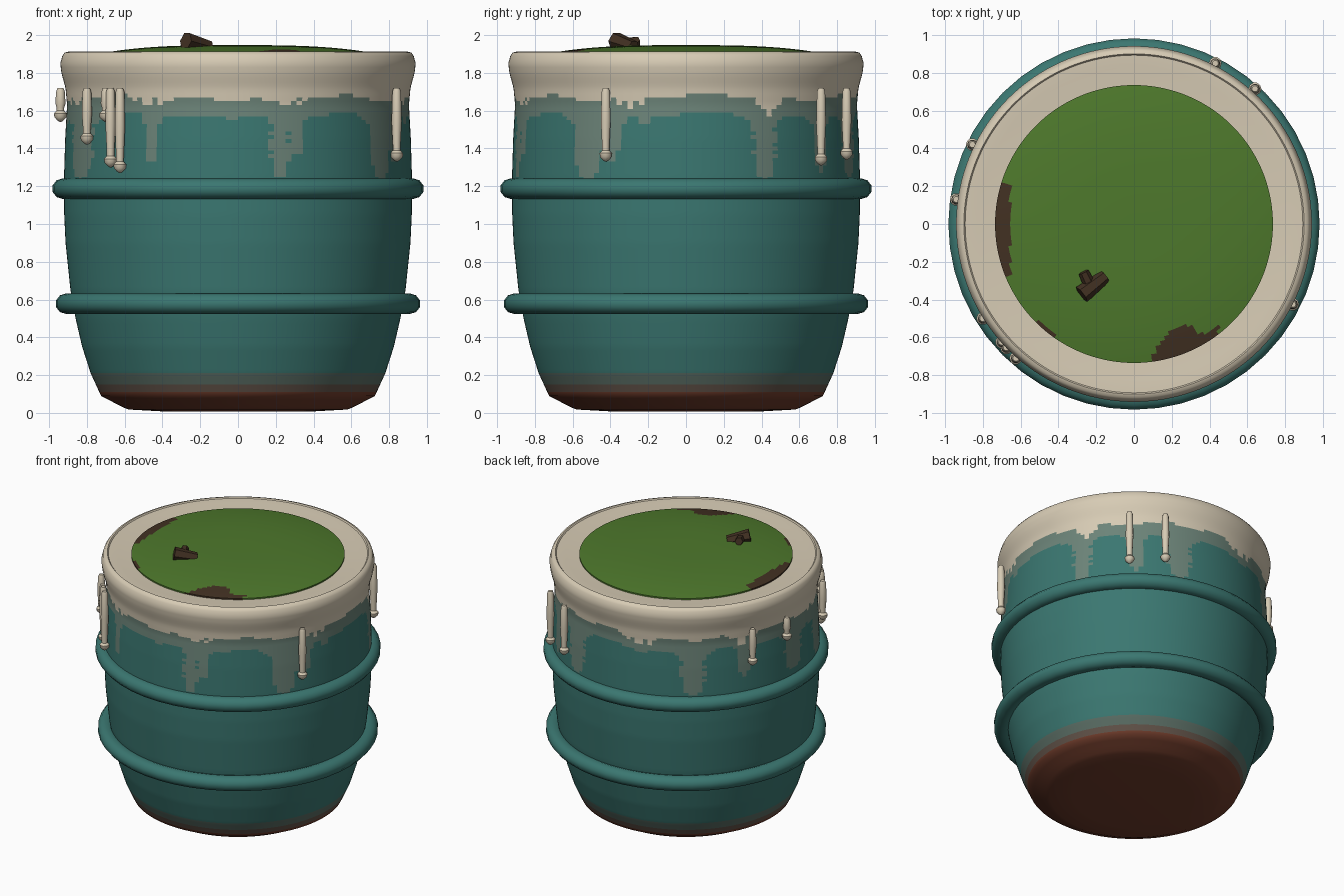
import bpy, bmesh, math
from mathutils import Vector, Matrix

cube = bpy.data.objects.get("Cube")
if cube:
    bpy.data.objects.remove(cube)


def material(name, colour):
    m = bpy.data.materials.new(name)
    m.use_nodes = True
    m.diffuse_color = (*colour, 1)
    shader = m.node_tree.nodes["Principled BSDF"]
    shader.inputs["Base Color"].default_value = (*colour, 1)
    shader.inputs["Roughness"].default_value = 0.8
    return m


TEAL = material("teal paint", (0.043, 0.185, 0.165))
CREAM = material("cream", (0.68, 0.6, 0.46))
FADED = material("faded grey green", (0.15, 0.23, 0.19))
GREY = material("dull grey teal", (0.1, 0.15, 0.125))
BROWN_GREY = material("brown grey", (0.12, 0.085, 0.065))
RUST = material("rust", (0.16, 0.045, 0.024))
GREEN = material("moss green", (0.076, 0.19, 0.025))
BARK = material("dark brown", (0.054, 0.03, 0.016))


def finish(name, bm, mats, rule=None, angle=40):
    bmesh.ops.recalc_face_normals(bm, faces=bm.faces)
    if rule:
        for f in bm.faces:
            f.material_index = mats.index(rule(f.calc_center_median()))
    mesh = bpy.data.meshes.new(name)
    bm.to_mesh(mesh)
    bm.free()
    for m in mats:
        mesh.materials.append(m)
    obj = bpy.data.objects.new(name, mesh)
    bpy.context.collection.objects.link(obj)
    bpy.ops.object.select_all(action='DESELECT')
    obj.select_set(True)
    bpy.context.view_layer.objects.active = obj
    if angle:
        bpy.ops.object.shade_smooth_by_angle(angle=math.radians(angle))
    return obj


def lathe(name, profile, segs, mats, rule=None, closed=False, at=(0, 0, 0)):
    """Spin (radius, height) points around z; open ends are capped."""
    bm = bmesh.new()
    rings = []
    for r, z in profile:
        rings.append([bm.verts.new(Vector(at) + Vector((
            r * math.cos(math.tau * i / segs), r * math.sin(math.tau * i / segs), z)))
            for i in range(segs)])
    pairs = list(zip(rings, rings[1:]))
    if closed:
        pairs.append((rings[-1], rings[0]))
    else:
        bm.faces.new(rings[0])
        bm.faces.new(rings[-1])
    for a, b in pairs:
        for i in range(segs):
            j = (i + 1) % segs
            bm.faces.new((a[i], a[j], b[j], b[i]))
    return finish(name, bm, mats, rule)


# Barrel profile, resampled into fine rows so paint edges can follow the faces
SIDE = [(0.61, 0.03), (0.725, 0.09), (0.78, 0.21), (0.825, 0.35), (0.86, 0.5),
        (0.887, 0.65), (0.913, 0.9), (0.92, 1.05), (0.921, 1.25), (0.915, 1.45),
        (0.905, 1.63), (0.913, 1.72), (0.935, 1.8), (0.941, 1.85), (0.93, 1.89)]


def radius_at(z):
    for (r0, z0), (r1, z1) in zip(SIDE, SIDE[1:]):
        if z <= z1:
            return r0 + (r1 - r0) * (z - z0) / (z1 - z0)
    return SIDE[-1][0]


ROWS = 93
side = [(radius_at(0.03 + 1.86 * i / ROWS), 0.03 + 1.86 * i / ROWS) for i in range(ROWS + 1)]
profile = ([(0.4, 0.008), (0.58, 0.018)] + side
           + [(0.918, 1.907), (0.9, 1.912), (0.893, 1.904), (0.83, 1.902), (0.7, 1.888)])

# Paint runs: (azimuth in degrees, half width, lowest height)
FADED_RUNS = [(27, 4, 1.24), (51, 3, 1.27), (70, 5, 1.24), (128, 5, 1.24), (151, 3, 1.36),
              (179, 6, 1.28), (205, 8, 1.24), (240, 2.5, 1.33), (284, 3, 1.24),
              (290, 2, 1.35), (325, 5, 1.24), (334, 4, 1.33), (346, 1.5, 1.5)]
CREAM_RUNS = [(29, 3, 1.58), (104, 4, 1.6), (150, 4, 1.59), (200, 5, 1.62),
              (238, 4, 1.62), (286, 5, 1.62), (341, 3, 1.62)]


def paint_edge(az, base, runs):
    a = math.radians(az)
    z = base + 0.012 * math.sin(5 * a + 1) + 0.009 * math.sin(13 * a)
    for centre, half, low in runs:
        off = abs((az - centre + 180) % 360 - 180)
        if off < half:
            z = min(z, low + 0.12 * (off / half) ** 3)
        elif off < half * 2:
            z -= 0.05 * (2 - off / half)
    return z


def barrel_paint(p):
    z = p.z
    az = math.degrees(math.atan2(p.y, p.x)) % 360
    if z < 0.11:
        return RUST
    if z < 0.155:
        return BROWN_GREY
    if z < 0.21:
        return GREY
    if z < 1.2:
        return TEAL
    if z > paint_edge(az, 1.67, CREAM_RUNS):
        return CREAM
    return FADED if z > paint_edge(az, 1.575, FADED_RUNS) else TEAL


lathe("barrel_body", profile, 180, [TEAL, CREAM, FADED, GREY, BROWN_GREY, RUST], barrel_paint)


# Moss lid: shallow dome with bare patches at its edge
def lid_paint(p):
    left = p.x < -0.655 and -0.28 < p.y < 0.21
    front = (p.y < -0.555 + 0.025 * math.sin(30 * p.x)
             and 0.08 + (p.y + 0.72) * 0.7 < p.x < 0.45)
    corner = math.hypot(p.x, p.y) > 0.715 and -0.52 < p.x < -0.42 and p.y < 0
    return BARK if left or front or corner else GREEN


lid = [(0.735, 1.885)]
for i in range(37):
    r = 0.735 - 0.02 * i
    lid.append((max(r, 0.01), 1.947 - 0.045 * (r / 0.735) ** 3))
lathe("moss_lid", lid, 144, [GREEN, BARK], lid_paint)

# Two rounded hoops
for name, z, major in (("upper_hoop", 1.187, 0.925), ("lower_hoop", 0.578, 0.907)):
    ring = [(major + 0.06 * math.cos(math.tau * (k + 0.5) / 10),
             z + 0.055 * math.sin(math.tau * (k + 0.5) / 10)) for k in range(10)]
    lathe(name, ring, 48, [TEAL], closed=True)

# Hanging drips: (x, y, lowest height)
DRIPS = [(0.43, 0.85, 1.34), (0.64, 0.715, 1.31), (-0.855, 0.42, 1.44),
         (-0.94, 0.13, 1.54), (0.84, -0.425, 1.33), (-0.8, -0.5, 1.42),
         (-0.7, -0.625, 1.54), (-0.675, -0.655, 1.3), (-0.625, -0.71, 1.27)]
for n, (x, y, low) in enumerate(DRIPS):
    top = 1.72
    span = top - low
    shape = [(0.016, top), (0.023, top - 0.02), (0.027, top - 0.45 * span),
             (0.02, low + 0.075), (0.02, low + 0.06), (0.034, low + 0.045),
             (0.032, low + 0.025), (0.016, low + 0.008), (0.004, low)]
    lathe(f"paint_drip_{n + 1}", shape, 10, [CREAM], at=(x, y, 0))


# Broken twig lying on the moss
def twig(name, centre, r1, r2, length, heading, dip):
    bm = bmesh.new()
    bmesh.ops.create_cone(bm, cap_ends=True, segments=6, radius1=r1, radius2=r2, depth=length)
    turn = (Matrix.Translation(centre) @ Matrix.Rotation(math.radians(heading), 4, 'Z')
            @ Matrix.Rotation(math.radians(90 + dip), 4, 'Y'))
    bm.transform(turn)
    finish(name, bm, [BARK], angle=0)


twig("twig", (-0.215, -0.325, 1.952), 0.049, 0.036, 0.16, 38, 12)
twig("twig_stub", (-0.25, -0.29, 1.96), 0.034, 0.028, 0.08, 115, -10)
